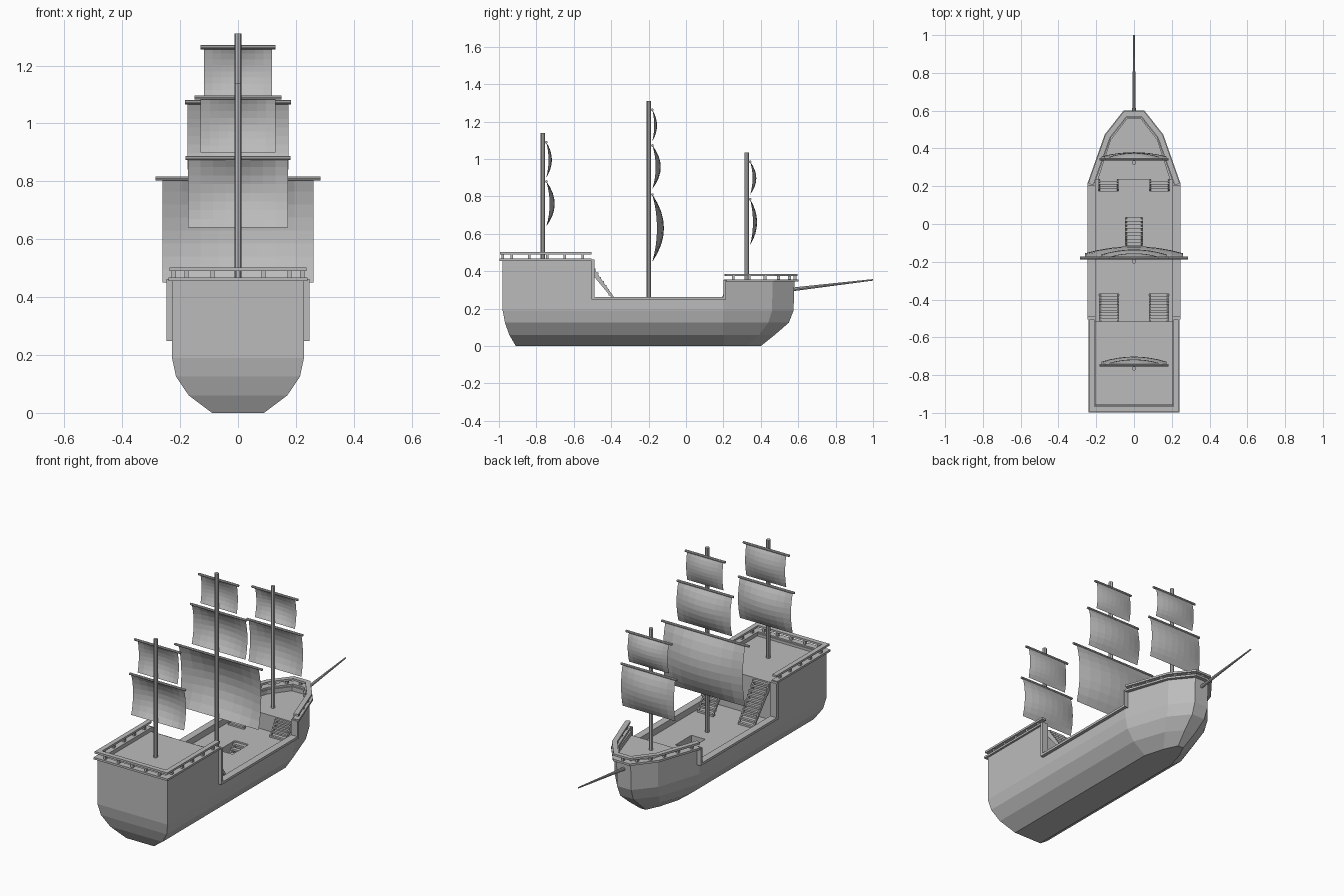
import bpy, bmesh, math
from mathutils import Vector

cube = bpy.data.objects.get("Cube")
if cube:
    bpy.data.objects.remove(cube, do_unlink=True)


def material(name, v):
    m = bpy.data.materials.new(name)
    m.use_nodes = True
    m.diffuse_color = (v, v, v, 1)
    m.node_tree.nodes["Principled BSDF"].inputs["Base Color"].default_value = (v, v, v, 1)
    return m


GREY = material("plain grey", 0.5)


def finish(name, bm, mat=GREY):
    bmesh.ops.recalc_face_normals(bm, faces=bm.faces)
    me = bpy.data.meshes.new(name)
    bm.to_mesh(me)
    bm.free()
    me.materials.append(mat)
    ob = bpy.data.objects.new(name, me)
    bpy.context.scene.collection.objects.link(ob)
    return ob


def add_box(bm, x0, x1, y0, y1, z0, z1):
    v = [bm.verts.new((x, y, z)) for z in (z0, z1)
         for x, y in ((x0, y0), (x1, y0), (x1, y1), (x0, y1))]
    for f in ((3, 2, 1, 0), (4, 5, 6, 7), (0, 1, 5, 4), (1, 2, 6, 5), (2, 3, 7, 6), (3, 0, 4, 7)):
        bm.faces.new([v[i] for i in f])


def loft(bm, rings):
    """Skin a stack of closed rings and cap both ends."""
    rows = [[bm.verts.new(p) for p in r] for r in rings]
    n = len(rows[0])
    for a, b in zip(rows, rows[1:]):
        for i in range(n):
            j = (i + 1) % n
            bm.faces.new((a[i], a[j], b[j], b[i]))
    bm.faces.new(rows[0][::-1])
    bm.faces.new(rows[-1])


def mirrored(points):
    return points + [(-x, y) for x, y in reversed(points)]


def prism(bm, outline, z0, z1):
    loft(bm, [[(x, y, z) for x, y in outline] for z in (z0, z1)])


def spar(name, a, b, r0, r1, sides=8):
    bm = bmesh.new()
    a, b = Vector(a), Vector(b)
    q = (b - a).to_track_quat('Z', 'Y')
    ring = [Vector((math.cos(t), math.sin(t), 0)) for t in
            (math.tau * i / sides for i in range(sides))]
    loft(bm, [[c + q @ (p * r) for p in ring] for c, r in ((a, r0), (b, r1))])
    return finish(name, bm)


def strip(bm, path, width, z0, z1):
    """Flat band along an open plan path, mitred at its corners."""
    pts = [Vector(p) for p in path]
    left, right = [], []
    for i, p in enumerate(pts):
        d0 = (p - pts[max(i - 1, 0)]).normalized() if i else None
        d1 = (pts[i + 1] - p).normalized() if i < len(pts) - 1 else None
        n0, n1 = [Vector((-d.y, d.x)) if d else None for d in (d0, d1)]
        n0, n1 = n0 or n1, n1 or n0
        m = (n0 + n1).normalized()
        m *= width / 2 / m.dot(n0)
        left.append(p + m)
        right.append(p - m)
    rings = [[(l.x, l.y, z0), (r.x, r.y, z0), (r.x, r.y, z1), (l.x, l.y, z1)]
             for l, r in zip(left, right)]
    loft(bm, rings)


# Hull: level, half width, stern, bow shoulder and bow tip
bm = bmesh.new()
levels = [(0, .09, -.91, .32, .40), (.06, .17, -.945, .39, .475), (.125, .214, -.968, .44, .55),
          (.19, .228, -.98, .46, .575), (.46, .228, -.98, .465, .583)]
loft(bm, [[(x, y, z) for x, y in mirrored([(w, s), (w, .2), (w * .62, m), (w * .2, t)])]
          for z, w, s, m, t in levels])
hull = finish("hull", bm)

# Cutters open the decks and the hatch
FORE_IN = mirrored([(.205, .19), (.122, .445), (.037, .555)])
cuts = [(mirrored([(.4, -.495), (.4, .205)]), .25), (mirrored([(.4, .2), (.4, .8)]), .345),
        (mirrored([(.205, -.515), (.205, .235)]), .225), (FORE_IN, .32),
        (mirrored([(.205, -.955), (.205, -.49)]), .445), (mirrored([(.045, -.115), (.045, .035)]), .05)]
for outline, z in cuts:
    bm = bmesh.new()
    prism(bm, outline, z, .7)
    cutter = finish("deck_cutter", bm)
    mod = hull.modifiers.new("deck", 'BOOLEAN')
    mod.operation, mod.solver, mod.object = 'DIFFERENCE', 'EXACT', cutter
    bpy.context.view_layer.objects.active = hull
    bpy.ops.object.modifier_apply(modifier=mod.name)
    bpy.data.objects.remove(cutter, do_unlink=True)

# Gunwale trim: waist caps and upright boards at the deck steps
bm = bmesh.new()
for s in (-1, 1):
    xa, xb = sorted((s * .205, s * .247))
    add_box(bm, xa, xb, -.505, .215, .248, .262)
    add_box(bm, xa, xb, -.505, -.49, .25, .462)
    add_box(bm, xa, xb, .2, .215, .25, .352)
finish("waist_trim", bm)


# Railings: cap, posts and top rail around each raised deck
def railing(name, path, z0, z1, gap):
    bm = bmesh.new()
    strip(bm, path, .036, z0, z0 + .012)
    strip(bm, path, .028, z1 - .012, z1)
    for a, b in zip(path, path[1:]):
        a, b = Vector(a), Vector(b)
        n = max(1, round((b - a).length / gap))
        for i in range(n):
            p = a.lerp(b, (i + .5) / n)
            add_box(bm, p.x - .007, p.x + .007, p.y - .007, p.y + .007, z0 + .01, z1 - .01)
    finish(name, bm)


railing("stern_railing", mirrored([(.222, -.505), (.222, -.98)]), .456, .502, .09)
railing("bow_railing", mirrored([(.229, .21), (.139, .465), (.046, .583)]), .344, .386, .085)


# Stairs: treads between two sloping stringers
def stairs(name, x, half, y_top, y_low, z_top, z_low, steps):
    bm = bmesh.new()
    dy, dz = (y_low - y_top) / steps, (z_top - z_low) / steps
    for i in range(steps):
        y0, y1 = sorted((y_top + i * dy, y_top + (i + 1.2) * dy))
        top = z_top - (i + .4) * dz
        add_box(bm, x - half, x + half, y0, y1, top - dz * .5, top)
    for s in (-1, 1):
        xa, xb = sorted((x + s * half, x + s * (half - .008)))
        loft(bm, [[(xx, y_top, z_top - .045), (xx, y_top, z_top),
                   (xx, y_low, z_low + .015), (xx, y_low, z_low)] for xx in (xa, xb)])
    finish(name, bm)


for side, s in (("left", 1), ("right", -1)):
    stairs(side + "_stern_stairs", s * .132, .052, -.515, -.37, .445, .225, 10)
    stairs(side + "_bow_stairs", s * .135, .052, .237, .175, .32, .225, 5)
stairs("hatch_stairs", 0, .045, .035, -.115, .225, .05, 8)


# Sails: billowed grids hung from yards
def sail(name, y, half, z0, z1, bulge, yard):
    bm = bmesh.new()
    n = 8
    grid = []
    for j in range(n + 1):
        v = 2 * j / n - 1
        row = []
        for i in range(n + 1):
            u = 2 * i / n - 1
            depth = bulge * (1 - v * v) * (.4 + .6 * (1 - u * u))
            row.append(bm.verts.new((u * half, y + depth, z0 + (z1 - z0) * j / n)))
        grid.append(row)
    for a, b in zip(grid, grid[1:]):
        for i in range(n):
            bm.faces.new((a[i], a[i + 1], b[i + 1], b[i]))
    finish(name, bm)
    spar(name + "_yard", (-yard, y, z1), (yard, y, z1), .007, .007)


masts = [
    ("stern", -.765, .44, 1.14, [(.172, .64, .88, .045, .182), (.13, .90, 1.09, .03, .15)]),
    ("main", -.198, .22, 1.31, [(.26, .45, .81, .062, .285), (.175, .84, 1.073, .045, .183),
                                (.118, 1.095, 1.263, .025, .13)]),
    ("bow", .325, .31, 1.035, [(.172, .54, .785, .037, .182), (.13, .81, .985, .033, .15)]),
]
for name, y, z0, z1, sails in masts:
    spar(name + "_mast", (0, y, z0), (0, y, z1), .012, .012)
    for k, (half, a, b, bulge, yard) in enumerate(sails):
        sail(f"{name}_sail_{k + 1}", y + .018, half, a, b, bulge, yard)

# Bowsprit
spar("bowsprit", (0, .56, .302), (0, 1.0, .354), .01, .004)
